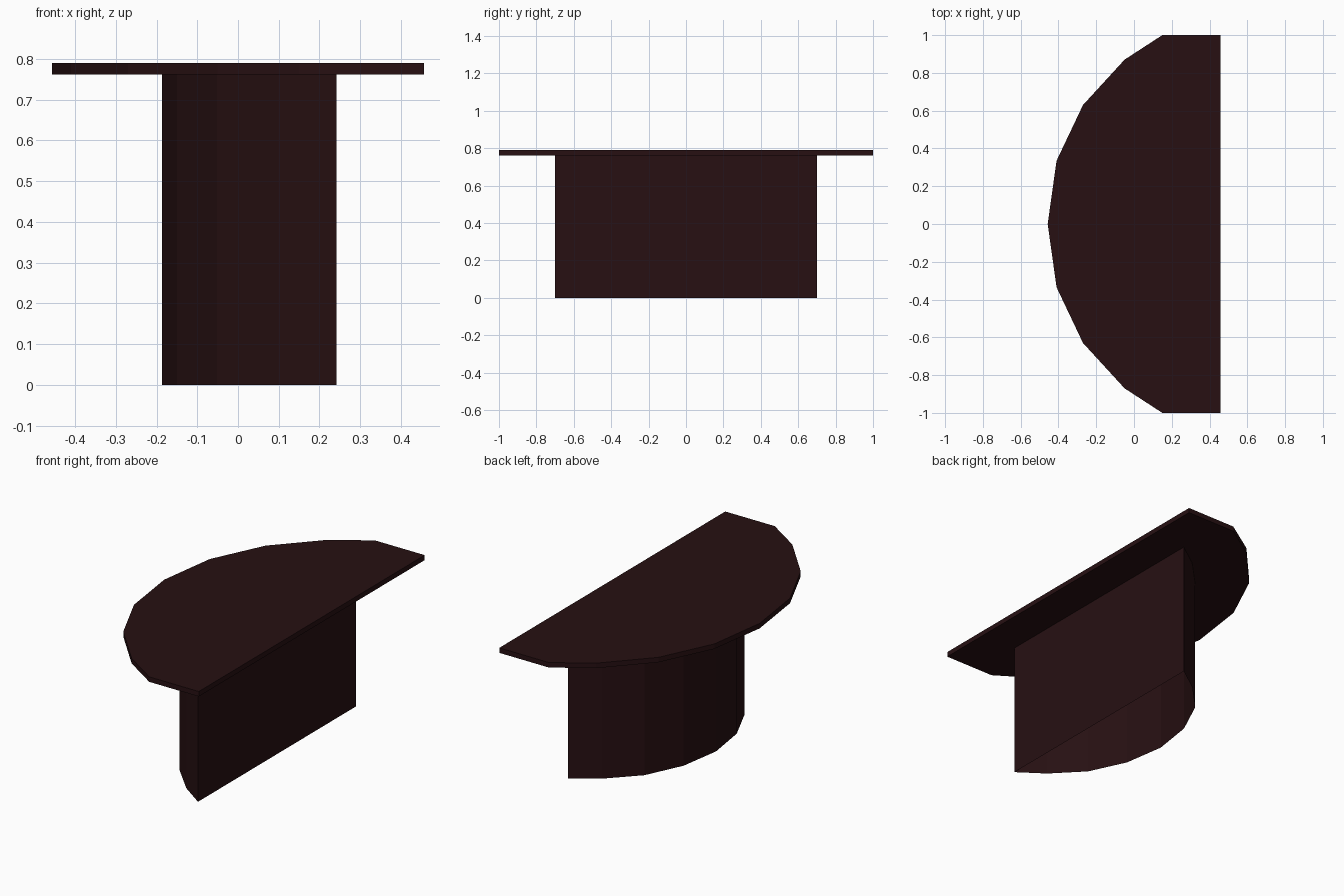
import bpy
import bmesh

cube = bpy.data.objects.get("Cube")
if cube:
    bpy.data.objects.remove(cube, do_unlink=True)

# One dark stained wood colour
wood = bpy.data.materials.new("dark_mahogany")
wood.use_nodes = True
colour = (0.02, 0.005, 0.006, 1.0)
wood.diffuse_color = colour
wood.node_tree.nodes["Principled BSDF"].inputs["Base Color"].default_value = colour


def half_round(name, half, z0, z1, bottom=True):
    """Extrude a mirrored outline; half runs from the +y corner to the middle."""
    outline = half + [(x, -y) for x, y in reversed(half[:-1])]
    bm = bmesh.new()
    base = bm.faces.new([bm.verts.new((x, y, z0)) for x, y in outline])
    result = bmesh.ops.extrude_face_region(bm, geom=[base], use_keep_orig=True)
    top = [v for v in result["geom"] if isinstance(v, bmesh.types.BMVert)]
    bmesh.ops.translate(bm, verts=top, vec=(0, 0, z1 - z0))
    bmesh.ops.recalc_face_normals(bm, faces=bm.faces)
    if not bottom:
        bmesh.ops.delete(bm, geom=[base], context="FACES_ONLY")
    mesh = bpy.data.meshes.new(name)
    bm.to_mesh(mesh)
    bm.free()
    mesh.materials.append(wood)
    obj = bpy.data.objects.new(name, mesh)
    bpy.context.collection.objects.link(obj)
    return obj


# Half-round table top
half_round("table_top",
           [(0.457, 1.0), (0.15, 1.0), (-0.05, 0.87), (-0.27, 0.63),
            (-0.41, 0.335), (-0.457, 0.0)], 0.762, 0.79)

# Hollow pedestal, open underneath
half_round("pedestal",
           [(0.242, 0.7), (0.10, 0.60), (-0.052, 0.443), (-0.15, 0.235),
            (-0.186, 0.0)], 0.0, 0.762, bottom=False)
